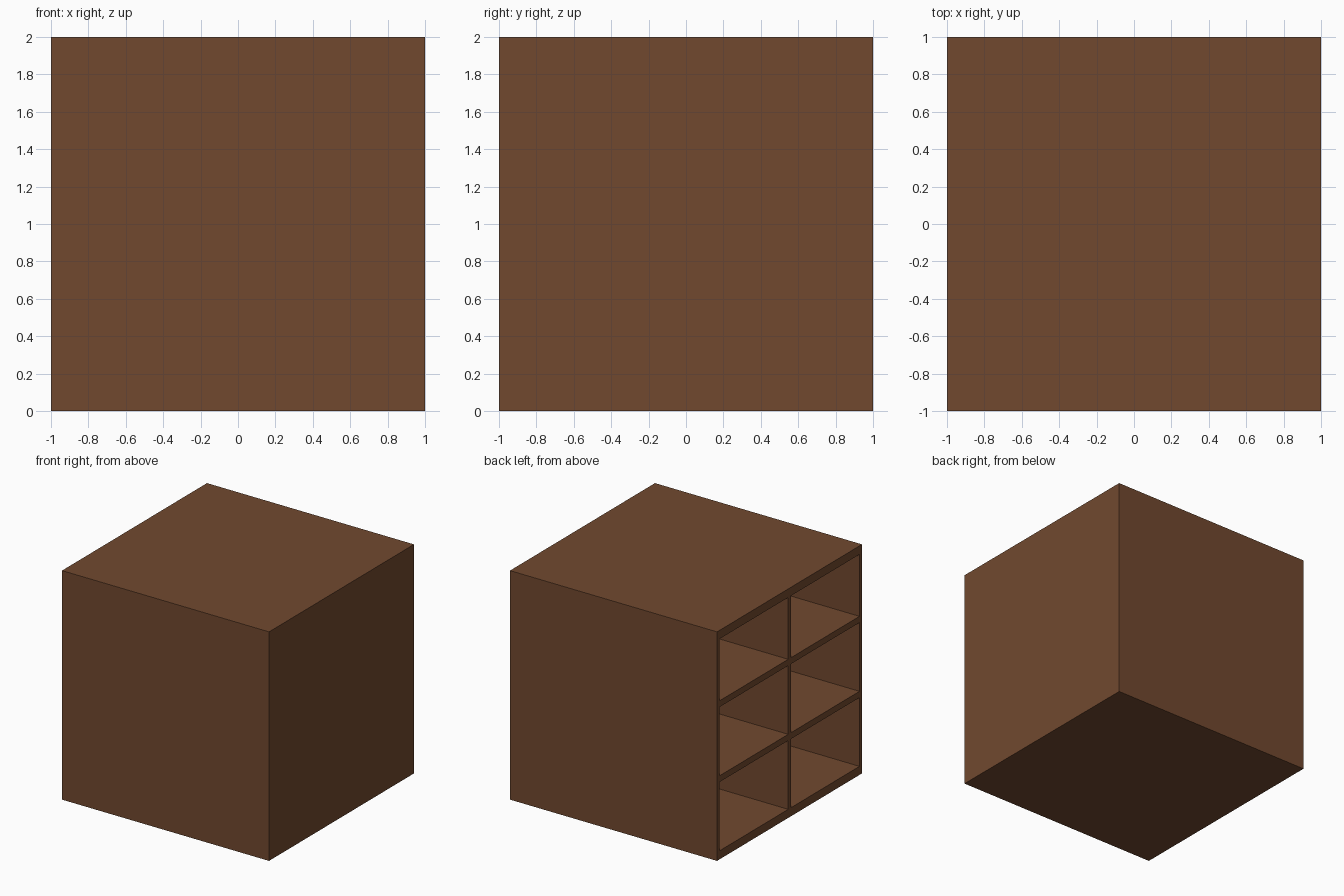
import bpy

if "Cube" in bpy.data.objects:
    bpy.data.objects.remove(bpy.data.objects["Cube"])

wood = bpy.data.materials.new("brown_wood")
wood.diffuse_color = (0.165, 0.066, 0.028, 1)
wood.use_nodes = True
wood.node_tree.nodes["Principled BSDF"].inputs["Base Color"].default_value = wood.diffuse_color


def box(name, lo, hi):
    """Axis-aligned box between two corners."""
    mid = [(a + b) / 2 for a, b in zip(lo, hi)]
    bpy.ops.mesh.primitive_cube_add(size=1, location=mid)
    ob = bpy.context.object
    ob.name = name
    ob.scale = [b - a for a, b in zip(lo, hi)]
    bpy.ops.object.transform_apply(location=True, scale=True)
    ob.data.materials.append(wood)
    return ob


# Solid cabinet body
cabinet = box("cabinet", (-1, -1, 0), (1, 1, 2))

# Six compartments open on the left side: two columns, three rows
columns = [(-0.965, -0.0175), (0.0175, 0.965)]
rows = [(0.075, 0.675), (0.73, 1.33), (1.385, 1.925)]
cutters = [box("compartment_cutter", (-1.2, y0, z0), (0.95, y1, z1))
           for y0, y1 in columns for z0, z1 in rows]

# Carve the compartments, then drop the cutters
for cutter in cutters:
    mod = cabinet.modifiers.new("compartment", "BOOLEAN")
    mod.operation = "DIFFERENCE"
    mod.solver = "EXACT"
    mod.object = cutter
    cutter.hide_render = True
    bpy.context.view_layer.objects.active = cabinet
    bpy.ops.object.modifier_apply(modifier=mod.name)
for cutter in cutters:
    bpy.data.objects.remove(cutter)
